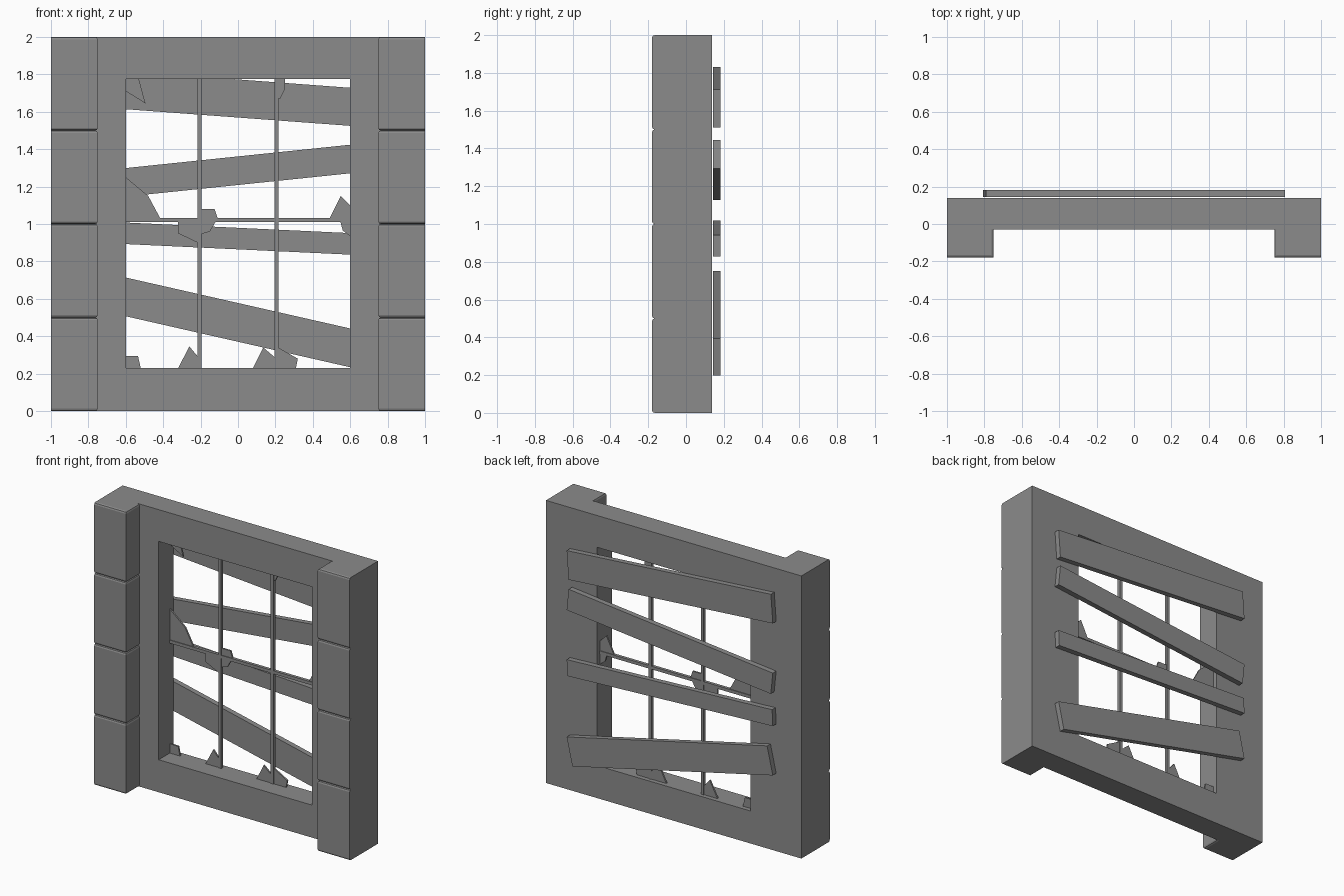
import bpy
import bmesh
from math import atan, cos, sin
from mathutils import Matrix, Vector

starter = bpy.data.objects.get("Cube")
if starter:
    bpy.data.objects.remove(starter)

GREY = (0.26, 0.26, 0.26, 1.0)
grey = bpy.data.materials.new("stone grey")
grey.diffuse_color = GREY
grey.use_nodes = True
grey.node_tree.nodes["Principled BSDF"].inputs["Base Color"].default_value = GREY


def add_object(name, bm):
    """Turn a finished bmesh into a named grey object."""
    bmesh.ops.recalc_face_normals(bm, faces=bm.faces)
    mesh = bpy.data.meshes.new(name)
    bm.to_mesh(mesh)
    bm.free()
    mesh.materials.append(grey)
    obj = bpy.data.objects.new(name, mesh)
    bpy.context.collection.objects.link(obj)
    return obj


def extrude_outline(name, polygons, front, back):
    """Extrude joined (x, z) polygons along y from front to back."""
    bm = bmesh.new()
    for polygon in polygons:
        bm.faces.new([bm.verts.new((x, front, z)) for x, z in polygon])
    bmesh.ops.remove_doubles(bm, verts=bm.verts, dist=0.0001)
    result = bmesh.ops.extrude_face_region(bm, geom=bm.faces[:], use_keep_orig=True)
    moved = [v for v in result["geom"] if isinstance(v, bmesh.types.BMVert)]
    bmesh.ops.translate(bm, verts=moved, vec=(0, back - front, 0))
    return add_object(name, bm)


def box_mesh(low, high):
    low, high = Vector(low), Vector(high)
    bm = bmesh.new()
    bmesh.ops.create_cube(bm, size=1)
    bmesh.ops.scale(bm, vec=high - low, verts=bm.verts)
    bmesh.ops.translate(bm, vec=(low + high) / 2, verts=bm.verts)
    return bm


def rectangle(left, right, bottom, top):
    return [(left, bottom), (right, bottom), (right, top), (left, top)]


# Wall panel with a window opening
WALL_FRONT, WALL_BACK = -0.03, 0.138
SILL, LINTEL, JAMB = 0.23, 1.775, 0.6
outer = rectangle(-1, 1, 0, 2)
inner = rectangle(-JAMB, JAMB, SILL, LINTEL)
ring = [(outer[i - 1], outer[i], inner[i], inner[i - 1]) for i in range(4)]
extrude_outline("wall_frame", ring, WALL_FRONT, WALL_BACK)

# Side pillars: stacked blocks with worn front and inner edges
for side, label in ((-1, "right"), (1, "left")):
    for level in range(4):
        inside, outside = side * 0.75, side
        bm = box_mesh((min(inside, outside), -0.18, level / 2),
                      (max(inside, outside), WALL_FRONT, level / 2 + 0.5))
        worn = []
        for edge in bm.edges:
            a, b = (v.co for v in edge.verts)
            level_edge = abs(a.z - b.z) < 0.001
            on_front = max(a.y, b.y) < -0.17
            on_inside = max(abs(a.x), abs(b.x)) < 0.76
            if level_edge and (on_front or on_inside):
                worn.append(edge)
        bmesh.ops.bevel(bm, geom=worn, offset=0.014, segments=2,
                        profile=0.5, affect='EDGES')
        add_object(f"{label}_pillar_block_{level + 1}", bm)

# Window bars
BAR_Y, HALF = 0.1, 0.011
for x, label in ((-0.205, "right"), (0.205, "left")):
    extrude_outline(f"{label}_window_bar", [rectangle(x - HALF, x + HALF, SILL, LINTEL)],
                    BAR_Y - HALF, BAR_Y + HALF)
extrude_outline("cross_window_bar", [rectangle(-JAMB, JAMB, 1.01, 1.032)],
                BAR_Y - HALF, BAR_Y + HALF)

# Broken glass left in the corners and along the bars
shards = {
    "top_corner": [(-.6, LINTEL), (-.53, LINTEL), (-.495, 1.645), (-.6, 1.71)],
    "top_bar": [(.205, LINTEL), (.25, LINTEL), (.25, 1.72), (.225, 1.67), (.205, 1.67)],
    "tall_side": [(-.6, 1.02), (-.6, 1.25), (-.48, 1.15), (-.41, 1.02)],
    "upper_middle": [(-.2, 1.08), (-.125, 1.08), (-.105, 1.02), (-.2, 1.02)],
    "lower_middle": [(-.32, 1.02), (-.32, .95), (-.205, .895), (-.205, 1.02)],
    "small_middle": [(-.2, 1.02), (-.115, 1.02), (-.15, .96), (-.2, .945)],
    "upper_side": [(.485, 1.02), (.55, 1.15), (.6, 1.1), (.6, 1.02)],
    "lower_side": [(.545, 1.02), (.56, .965), (.6, .935), (.6, 1.02)],
    "sill_corner": [(-.6, SILL), (-.6, .295), (-.535, .295), (-.52, SILL)],
    "sill_peak": [(-.32, SILL), (-.26, .345), (-.205, .28), (-.205, SILL)],
    "sill_middle": [(.08, SILL), (.135, .34), (.205, .28), (.205, SILL)],
    "sill_end": [(.205, SILL), (.205, .345), (.32, .28), (.31, SILL)],
}
for label, outline in shards.items():
    extrude_outline(f"{label}_glass_shard", [outline], BAR_Y - 0.006, BAR_Y + 0.006)

# Crooked boards nailed across the back
boards = ((1.671, 0.203, -0.074), (1.285, 0.152, 0.104),
          (0.922, 0.115, -0.047), (0.474, 0.202, -0.227))
for number, (height, width, slope) in enumerate(boards, 1):
    angle = atan(slope)
    half_length = (0.807 - width / 2 * abs(sin(angle))) / cos(angle)
    bm = box_mesh((-half_length, 0.144, -width / 2), (half_length, 0.182, width / 2))
    bm.transform(Matrix.Translation((0, 0, height)) @ Matrix.Rotation(-angle, 4, 'Y'))
    add_object(f"board_{number}", bm)
